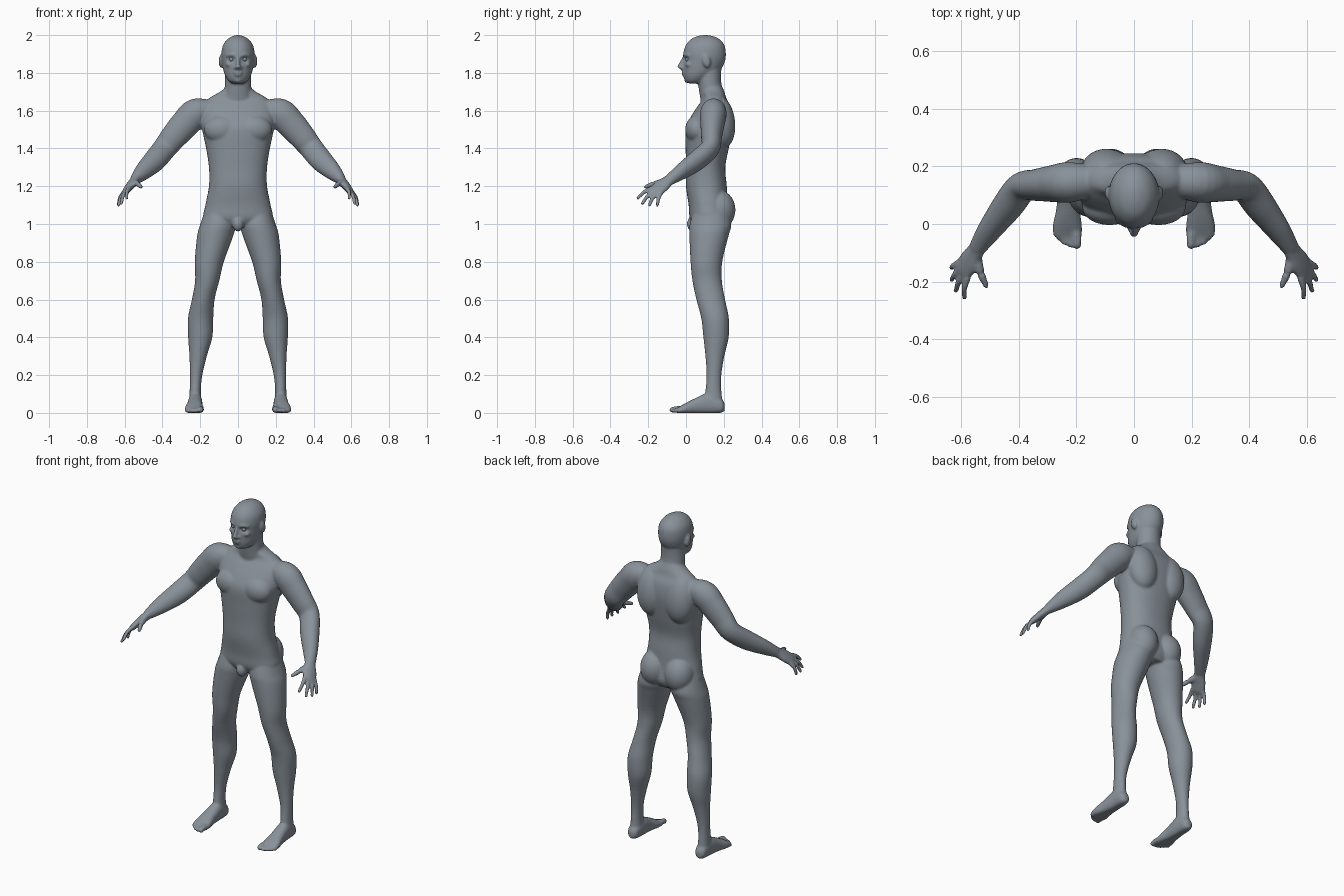
import bpy, bmesh, math
from mathutils import Vector, Matrix

X, Y, Z = Vector((1, 0, 0)), Vector((0, 1, 0)), Vector((0, 0, 1))
skin = bpy.data.materials.new("slate grey")
skin.diffuse_color = (0.25, 0.285, 0.32, 1)
bm = bmesh.new()


def spline(rows, steps):
    """Smooth curve through rows of any length."""
    out, n = [], len(rows)
    for i in range(n - 1):
        a, b, c, d = rows[max(i - 1, 0)], rows[i], rows[i + 1], rows[min(i + 2, n - 1)]
        for k in range(steps):
            t = k / steps
            out.append([0.5 * (2 * q + (r - p) * t + (2 * p - 5 * q + 4 * r - s) * t * t
                        + (3 * q - p - 3 * r + s) * t ** 3) for p, q, r, s in zip(a, b, c, d)])
    return out + [list(rows[-1])]


def loft(rows, ref=X, axis=None, side=1, power=2.0, steps=5, n=40):
    """Closed skin over elliptical sections given as x, y, z, half width, half depth."""
    pts = spline(rows, steps)
    rings = []
    for i, (x, y, z, a, b) in enumerate(pts):
        t = axis or (Vector(pts[min(i + 1, len(pts) - 1)][:3]) - Vector(pts[max(i - 1, 0)][:3])).normalized()
        u = (ref - t * ref.dot(t)).normalized()
        v = t.cross(u)
        ring = []
        for k in range(n):
            c, s = math.cos(math.tau * k / n), math.sin(math.tau * k / n)
            c = math.copysign(abs(c) ** (2 / power), c)
            s = math.copysign(abs(s) ** (2 / power), s)
            p = Vector((x, y, z)) + u * a * c + v * b * s
            ring.append(bm.verts.new((p.x * side, p.y, max(p.z, 0))))
        rings.append(ring)
    for r, q in zip(rings, rings[1:]):
        for k in range(n):
            bm.faces.new((r[k], r[(k + 1) % n], q[(k + 1) % n], q[k]))
    bm.faces.new(rings[0])
    bm.faces.new(rings[-1])
    return [v for r in rings for v in r]


def ball(center, size, side=1, tilt=0.0):
    c = Vector((center[0] * side, center[1], center[2]))
    m = Matrix.Translation(c) @ Matrix.Rotation(tilt, 4, 'X') @ Matrix.Diagonal((*size, 1))
    bmesh.ops.create_uvsphere(bm, u_segments=28, v_segments=18, radius=1, matrix=m)


def digit(points, r0, r1, side):
    """Finger or toe with a rounded tip."""
    n = len(points) - 1
    rows = [(*p, r0 + (r1 - r0) * i / n, r0 + (r1 - r0) * i / n) for i, p in enumerate(points)]
    loft(rows, Vector((0.3, 0.8, 0.2)) if points[0][2] > 1 else X, side=side, n=16)
    ball(points[-1], (r1, r1, r1), side)


# torso, from crotch to base of neck
loft([(0, .128, .985, .10, .08), (0, .125, 1.03, .18, .105), (0, .118, 1.1, .173, .104),
      (0, .108, 1.2, .154, .108), (0, .104, 1.3, .154, .104), (0, .112, 1.4, .169, .114),
      (0, .12, 1.5, .19, .122), (0, .133, 1.56, .197, .112), (0, .147, 1.62, .19, .088),
      (0, .152, 1.665, .155, .062), (0, .145, 1.70, .095, .058), (0, .14, 1.73, .06, .05)],
     axis=Z, power=2.25)
ball((0, .035, 1.0), (.03, .03, .04))

# neck
loft([(0, .15, 1.64, .09, .07), (0, .133, 1.70, .073, .063), (0, .124, 1.76, .069, .062),
      (0, .12, 1.84, .068, .068)], axis=Z)

# head, with eye sockets pressed in
head = loft([(0, .047, 1.744, .03, .034), (0, .05, 1.757, .05, .054), (0, .065, 1.785, .068, .078),
             (0, .085, 1.82, .079, .1), (0, .095, 1.86, .085, .111), (0, .098, 1.9, .088, .113),
             (0, .101, 1.945, .08, .103), (0, .102, 1.978, .056, .076), (0, .102, 1.994, .03, .042),
             (0, .102, 2.0, .008, .012)], axis=Z, steps=8, n=72)
for v in head:
    if v.co.y < .07:
        d = math.hypot((abs(v.co.x) - .034) / .024, (v.co.z - 1.872) / .016)
        v.co.y += .014 * math.exp(-d * d)

# nose, lips and chin
loft([(0, -.008, 1.888, .008, .008), (0, -.019, 1.865, .009, .011), (0, -.03, 1.842, .012, .013),
      (0, -.034, 1.829, .014, .012), (0, -.022, 1.82, .01, .008)], axis=Z, n=20)
ball((0, -.013, 1.803), (.024, .012, .006))
ball((0, -.011, 1.79), (.021, .012, .007))
ball((0, .006, 1.762), (.022, .016, .015))

arm = [(.13, .15, 1.61, .05, .045), (.22, .145, 1.588, .07, .078), (.28, .14, 1.53, .064, .077),
       (.34, .135, 1.462, .055, .07), (.388, .128, 1.402, .05, .063), (.44, .06, 1.338, .05, .06),
       (.5, -.02, 1.28, .04, .047), (.545, -.085, 1.235, .031, .028)]
leg = [(.095, .13, 1.09, .075, .085), (.105, .13, 1.0, .094, .11), (.12, .122, .94, .096, .104),
       (.152, .108, .8, .077, .084), (.163, .112, .7, .064, .078), (.184, .131, .6, .06, .076),
       (.198, .154, .5, .067, .073), (.2, .159, .4, .064, .067), (.211, .153, .3, .046, .05),
       (.222, .148, .2, .033, .039), (.226, .145, .12, .03, .042), (.226, .145, .05, .034, .05)]
foot = [(.226, .205, .03, .014, .018), (.226, .185, .038, .032, .038), (.226, .12, .05, .037, .055),
        (.229, .05, .036, .041, .042), (.231, 0, .023, .05, .03), (.23, -.035, .015, .05, .018),
        (.228, -.05, .013, .042, .012)]
across = Vector((.05, .107, -.04)).normalized()
palm = [(.535, -.07, 1.248, .029, .026), (.553, -.1, 1.224, .034, .024), (.573, -.13, 1.2, .042, .021),
        (.592, -.16, 1.175, .041, .017), (.6, -.172, 1.166, .034, .012)]
finger_tips = [(.588, -.255, 1.137), (.618, -.232, 1.107), (.632, -.194, 1.1), (.633, -.152, 1.1)]
toe_tips = [(.198, -.072, .016), (.222, -.072, .011), (.241, -.064, .011), (.258, -.05, .01), (.272, -.034, .01)]

for s in (1, -1):
    # chest, shoulder blade and buttock masses
    ball((.085, .058, 1.5), (.095, .062, .075), s)
    ball((.095, .185, 1.54), (.09, .075, .14), s, .12)
    ball((.082, .172, 1.075), (.084, .09, .105), s)
    # brow, cheek and ear
    loft([(.01, -.009, 1.89, .008, .008), (.035, -.003, 1.896, .009, .008), (.06, .018, 1.891, .008, .008)],
         Z, side=s, n=16)
    ball((.045, .018, 1.845), (.022, .022, .016), s)
    ball((.013, -.02, 1.827), (.009, .011, .008), s)
    ball((.09, .108, 1.862), (.012, .022, .036), s, .25)
    # arm and palm
    loft(arm, Y, side=s)
    loft(palm, across, side=s)
    # fingers and thumb
    for i, tip in enumerate(finger_tips):
        base = Vector((.577, -.186, 1.188)).lerp(Vector((.607, -.133, 1.163)), i / 3)
        mid = base.lerp(Vector(tip), .5) + Vector((.006, -.002, .006))
        digit([tuple(base), tuple(mid), tip], .0125, .0095, s)
    digit([(.55, -.105, 1.222), (.534, -.165, 1.214), (.513, -.214, 1.196)], .021, .0105, s)
    # leg and foot
    loft(leg, axis=Z, side=s)
    loft(foot, axis=Y, side=s, power=2.3)
    # toes
    for i, (x, y, r) in enumerate(toe_tips):
        digit([(.203 + .015 * i, -.015 + .006 * i, r + .006), (x, (y - .02) / 2, r + .005), (x, y, r)],
              r, r, s)

bmesh.ops.recalc_face_normals(bm, faces=bm.faces)
mesh = bpy.data.meshes.new("body")
bm.to_mesh(mesh)
bm.free()
mesh.materials.append(skin)
body = bpy.data.objects.new("body", mesh)
bpy.context.collection.objects.link(body)

# fuse the masses into one skin and relax the seams
fuse = body.modifiers.new("fuse", 'REMESH')
fuse.mode = 'VOXEL'
fuse.voxel_size = 0.0062
fuse.use_smooth_shade = True
relax = body.modifiers.new("relax", 'SMOOTH')
relax.factor = 0.5
relax.iterations = 7

# eyeballs
for s, name in ((1, "left_eye"), (-1, "right_eye")):
    bpy.ops.mesh.primitive_uv_sphere_add(segments=24, ring_count=16, radius=.0125, location=(.034 * s, .009, 1.872))
    eye = bpy.context.object
    eye.name = name
    eye.data.materials.append(skin)
    bpy.ops.object.shade_smooth()
